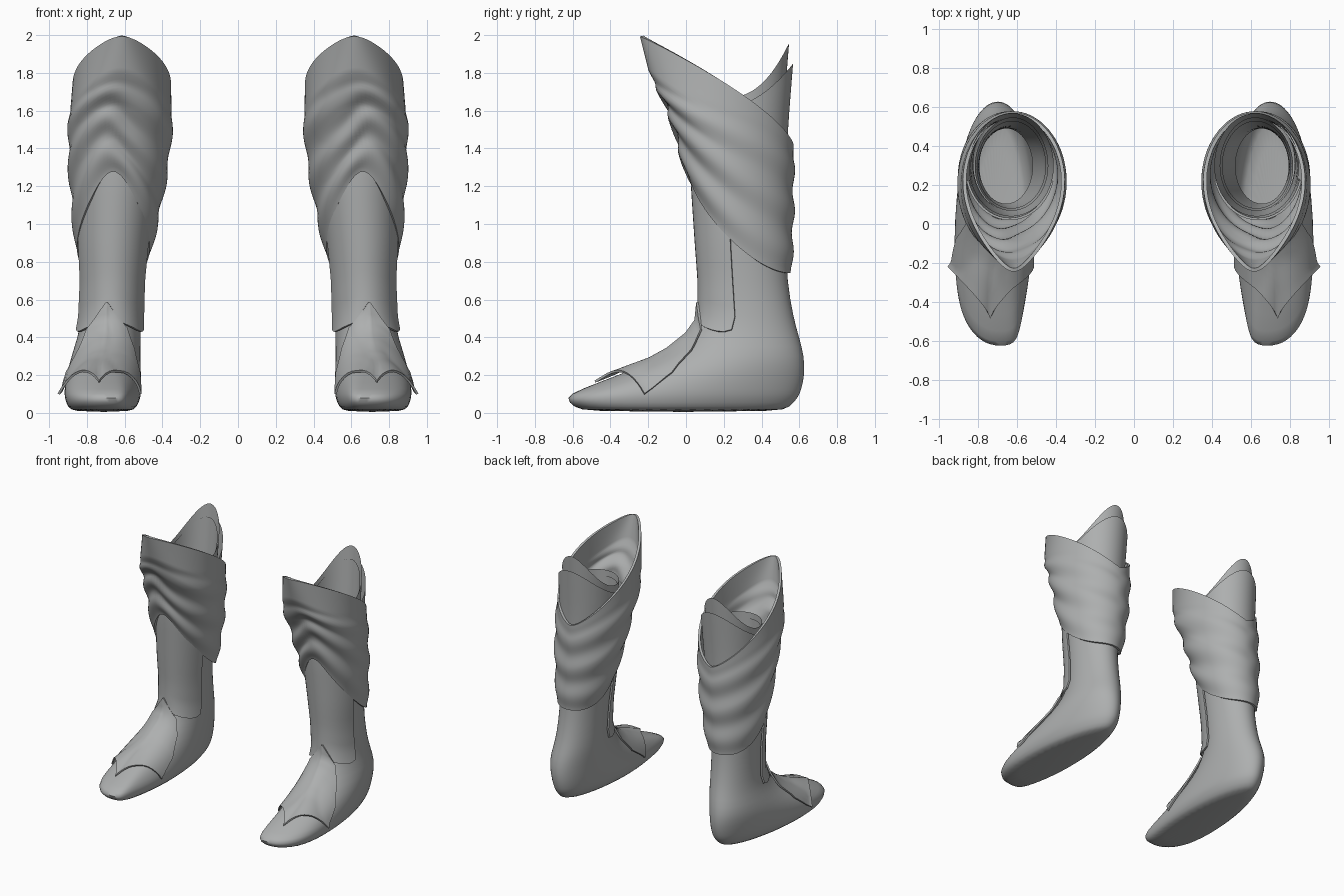
import bpy, bmesh, math
from mathutils import Vector

if "Cube" in bpy.data.objects:
    bpy.data.objects.remove(bpy.data.objects["Cube"])

grey = bpy.data.materials.new("plain_grey")
grey.use_nodes = True
GREY = (0.42, 0.43, 0.43, 1)
grey.diffuse_color = GREY
grey.node_tree.nodes["Principled BSDF"].inputs["Base Color"].default_value = GREY

# Horizontal slices of the boot: height, front y, back y, centre x, half width,
# toe spread, toe bluntness, inward toe turn
SLICES = [
    (.005, -.53, .50, .715, .15, .2, .8, .03),
    (.03, -.595, .55, .715, .18, .15, .75, .05),
    (.08, -.645, .595, .715, .2, .06, .72, .06),
    (.12, -.575, .612, .715, .202, .05, .75, .06),
    (.2, -.36, .63, .71, .197, .04, .9, .04),
    (.3, -.11, .627, .70, .183, 0, 1, 0),
    (.4, .02, .60, .682, .167, 0, 1, 0),
    (.5, .085, .57, .672, .157, 0, 1, 0),
    (.7, .085, .535, .665, .155, 0, 1, 0),
    (.9, .07, .53, .66, .17, 0, 1, 0),
    (1.2, .05, .53, .645, .19, 0, 1, 0),
    (1.5, .04, .54, .63, .215, 0, 1, 0),
    (2.0, .03, .58, .62, .225, 0, 1, 0),
]


def lerp(a, b, f):
    return a + (b - a) * f


def sample(values, f):
    """Read a list of evenly spaced values at f from 0 to 1."""
    f *= len(values) - 1
    i = min(int(f), len(values) - 2)
    return lerp(values[i], values[i + 1], f - i)


def boot_point(z, t, offset=0):
    """Point on the boot at height z and angle t, where t = 0 is the front."""
    i = 0
    while i < len(SLICES) - 2 and z > SLICES[i + 1][0]:
        i += 1
    a, b = SLICES[i], SLICES[i + 1]
    f = (z - a[0]) / (b[0] - a[0])
    _, front, back, cx, half, spread, blunt, turn = [lerp(p, q, f) for p, q in zip(a, b)]
    s, c = math.sin(t), math.cos(t)
    toe = max(c, 0)
    side = math.copysign(abs(s) ** lerp(1, blunt, toe ** .5), s)
    x = cx + (half + offset) * side * (1 + spread * c) + turn * (.4 * c - toe ** 6)
    y = (front + back) / 2 - ((back - front) / 2 + offset) * c
    return Vector((x, y, z))


def sheet(name, rows, closed=False, cap=False, thickness=0, smooth=0, hug=None):
    """Skin a grid of points and mirror it to make the pair."""
    bm = bmesh.new()
    grid = [[bm.verts.new(p) for p in row] for row in rows]
    n = len(grid[0])
    for a, b in zip(grid, grid[1:]):
        for j in range(n if closed else n - 1):
            k = (j + 1) % n
            bm.faces.new((a[j], a[k], b[k], b[j]))
    if cap:
        bm.faces.new(grid[0][::-1])
    bmesh.ops.remove_doubles(bm, verts=bm.verts, dist=.0005)
    bmesh.ops.recalc_face_normals(bm, faces=bm.faces)
    mesh = bpy.data.meshes.new(name)
    bm.to_mesh(mesh)
    bm.free()
    mesh.materials.append(grey)
    obj = bpy.data.objects.new(name, mesh)
    bpy.context.collection.objects.link(obj)
    if hug:
        m = obj.modifiers.new("hug", 'SHRINKWRAP')
        m.target, m.wrap_mode, m.offset = hug, 'OUTSIDE', .015
    if smooth:
        obj.modifiers.new("smooth", 'SUBSURF').levels = smooth
    if thickness:
        m = obj.modifiers.new("thick", 'SOLIDIFY')
        m.thickness, m.offset = thickness, 0
    obj.modifiers.new("pair", 'MIRROR').use_mirror_merge = False
    bpy.ops.object.select_all(action='DESELECT')
    obj.select_set(True)
    bpy.context.view_layer.objects.active = obj
    bpy.ops.object.convert(target='MESH')
    bpy.ops.object.shade_smooth_by_angle(angle=math.radians(60))
    return obj


def ring(n):
    return [math.tau * j / n for j in range(n)]


def backness(t):
    return (1 - math.cos(t)) / 2


# Boot: foot, ankle and calf, ending in a raised tongue at the back
def rising_rows(start, base, rise, power, offset, steps):
    return [[boot_point(lerp(start, base + rise * backness(t) ** power, i / steps), t, offset)
             for t in ring(40)] for i in range(steps + 1)]


boot_rows = [[boot_point(s[0], t) for t in ring(40)] for s in SLICES[:-3]]
boot = sheet("boot", boot_rows + rising_rows(1.2, 1.6, .25, 3, 0, 5),
             closed=True, cap=True, smooth=1)

# Liner: inner sleeve with a taller tongue, and a lower padding inside it
sheet("boot_liner", rising_rows(1.0, 1.66, .3, 4, -.03, 8), closed=True, smooth=1)
sheet("boot_padding", rising_rows(1.0, 1.62, .24, 3, -.04, 8), closed=True, smooth=1)

# Shin guard: curved plate round the front of the leg
guard = []
for i in range(15):
    row = []
    for j in range(21):
        u = j / 10 - 1
        low = .5 - .09 * abs(u) + .03 * u ** 10
        row.append(boot_point(lerp(low, 1.4, i / 14), u * math.radians(75), .018))
    guard.append(row)
sheet("shin_guard", guard, thickness=.012)

# Instep plate: y, z, centre x, half width, sweep back, lift and drop at the sides
INSTEP = [
    (.06, .585, .695, .005, 0, 0, 0),
    (.05, .49, .70, .10, .03, 0, .05),
    (0, .42, .70, .14, .03, 0, .09),
    (-.1, .34, .715, .165, .03, 0, .14),
    (-.2, .285, .725, .18, .06, .04, .17),
    (-.32, .235, .735, .2, .12, .1, .22),
    (-.48, .16, .735, .215, .26, .22, .28),
]
plate = []
for i in range(19):
    y, z, cx, half, sweep, lift, drop = [sample(col, i / 18) for col in zip(*INSTEP)]
    row = []
    for j in range(25):
        u = j / 12 - 1
        flare = abs(u) ** .8
        row.append((cx + half * u, y + sweep * flare, z + lift * flare - drop * u * u))
    plate.append(row)
sheet("instep_plate", plate, thickness=.012, hug=boot)

# Calf wrap: tall pointed collar in front, folded strands that slant down to the back
FRONT = (-.235, -.19, -.10, -.04, .005)
BACK = (.56, .56, .56, .555, .55)
CENTRE = (.615, .622, .632, .645, .66)
HALF = (.265, .268, .255, .225, .19)
STRANDS = 3
wrap = []
for i in range(49):
    v = i / 48
    row = []
    for t in ring(72):
        c = 1 - backness(t)
        z = lerp(1.42 + .575 * c ** .7, .74 + .46 * c ** 1.7 + .08 * c ** 12, v)
        # Plain collar above, then strands that cross over one another at the front
        start = .04 + .26 * c
        u = max(0, (v - start) / (1 - start))
        phase = STRANDS * u + .4 * c ** 2 * math.tanh(4 * math.sin(t)) * math.sin(math.pi * u)
        fold = (.014 + .008 * c ** 2) * (math.sin(math.pi * phase) ** 2 - .4) * min(1, 8 * u)
        front, back = sample(FRONT, v), sample(BACK, v)
        point = 1 - .5 * c ** 3 * max(0, 1 - 2.5 * v)
        x = sample(CENTRE, v) + (sample(HALF, v) * point + fold) * math.sin(t)
        y = (front + back) / 2 - ((back - front) / 2 + fold) * math.cos(t)
        row.append((x, y, z))
    wrap.append(row)
sheet("calf_wrap", wrap, closed=True, thickness=.018)
